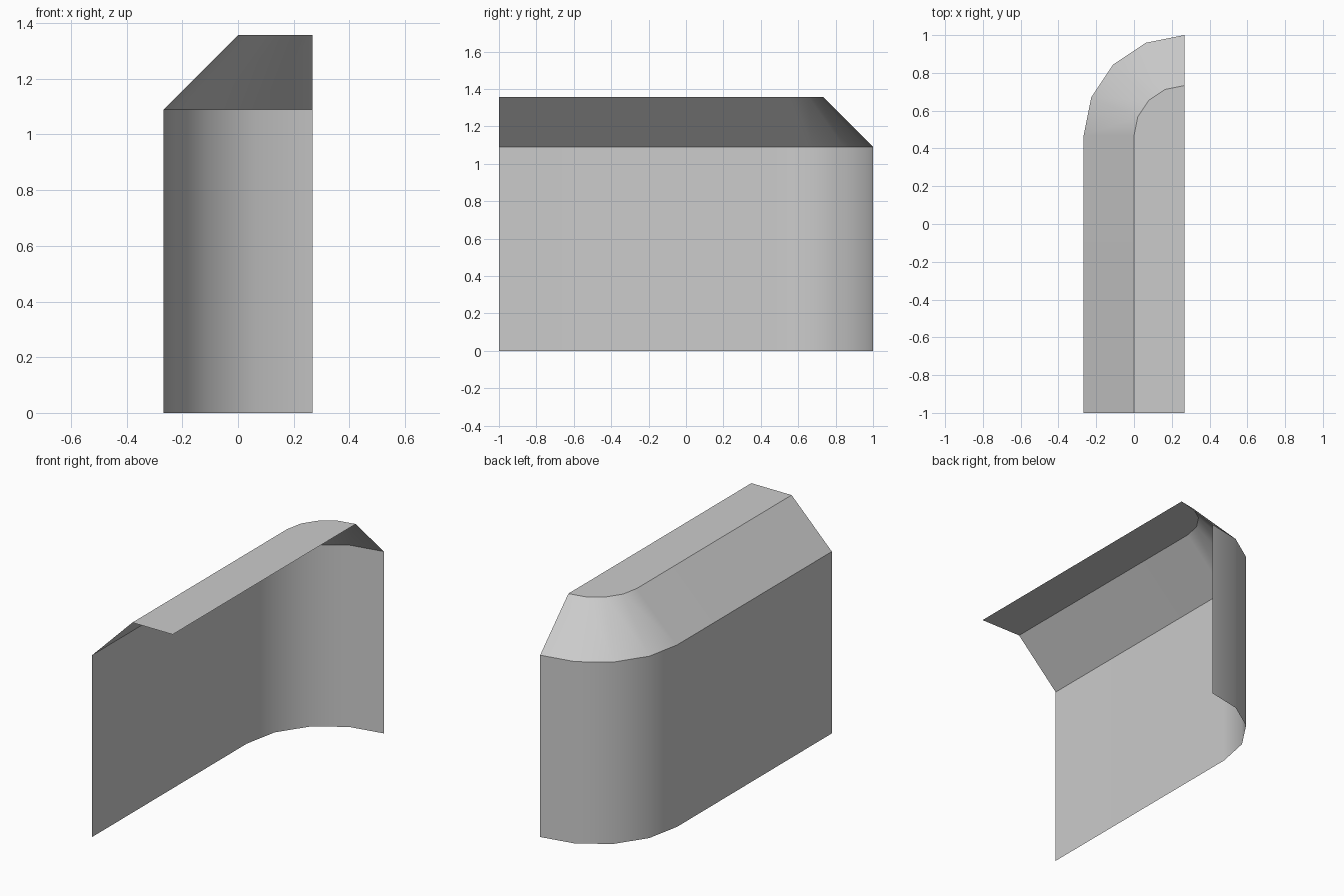
import bpy, bmesh, math

cube = bpy.data.objects.get("Cube")
if cube:
    bpy.data.objects.remove(cube)

HALF = 0.267               # half width, also the bevel size
WALL_TOP, ROOF = 1.09, 1.357
ARC_Y = 1 - 2 * HALF       # where the rounded corner starts

grey = bpy.data.materials.new("plain_grey")
grey.use_nodes = True
color = (0.6, 0.6, 0.6, 1)
grey.diffuse_color = color
grey.node_tree.nodes["Principled BSDF"].inputs["Base Color"].default_value = color


def corner_path(radius, z, steps=4):
    """Straight run from the front, then a quarter turn to the right edge."""
    path = [(HALF - radius, -1, z)]
    for i in range(steps + 1):
        a = math.radians(90) * i / steps
        path.append((HALF - radius * math.cos(a), ARC_Y + radius * math.sin(a), z))
    return path


bm = bmesh.new()
rings = [[bm.verts.new(p) for p in corner_path(r, z)]
         for r, z in ((2 * HALF, 0), (2 * HALF, WALL_TOP), (HALF, ROOF))]

# Upright wall and sloped shoulder
for low, high in zip(rings, rings[1:]):
    for i in range(len(low) - 1):
        bm.faces.new((low[i], high[i], high[i + 1], low[i + 1]))

# Flat top
front_corner = bm.verts.new((HALF, -1, ROOF))
bm.faces.new(rings[-1][::-1] + [front_corner])

mesh = bpy.data.meshes.new("rounded_wall_shell")
bm.to_mesh(mesh)
bm.free()
mesh.materials.append(grey)
shell = bpy.data.objects.new("rounded_wall_shell", mesh)
bpy.context.collection.objects.link(shell)

# Smooth round the corner, sharp at the creases
bpy.ops.object.select_all(action="DESELECT")
shell.select_set(True)
bpy.context.view_layer.objects.active = shell
bpy.ops.object.shade_smooth_by_angle(angle=math.radians(30))
normals = shell.modifiers.new("flat_wall_normals", "WEIGHTED_NORMAL")
normals.keep_sharp = True
